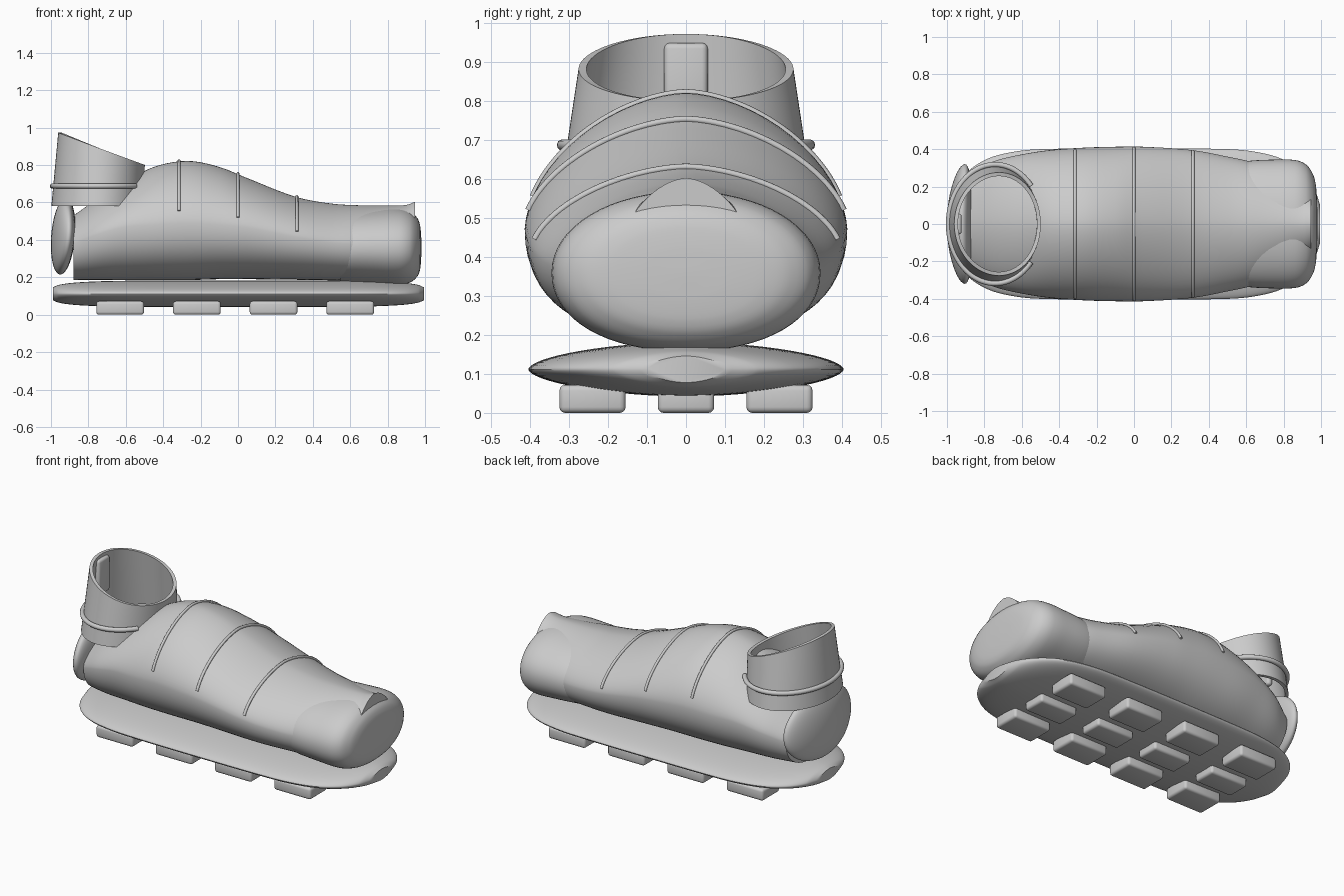
import bpy, bmesh, math
from mathutils import Vector

if "Cube" in bpy.data.objects:
    bpy.data.objects.remove(bpy.data.objects["Cube"])

grey = bpy.data.materials.new("light grey")
grey.diffuse_color = (0.6, 0.6, 0.6, 1)
grey.use_nodes = True
grey.node_tree.nodes["Principled BSDF"].inputs["Base Color"].default_value = grey.diffuse_color


def finish(name, bm, angle=40):
    bmesh.ops.recalc_face_normals(bm, faces=bm.faces)
    mesh = bpy.data.meshes.new(name)
    bm.to_mesh(mesh)
    bm.free()
    obj = bpy.data.objects.new(name, mesh)
    bpy.context.collection.objects.link(obj)
    mesh.materials.append(grey)
    bpy.ops.object.select_all(action='DESELECT')
    obj.select_set(True)
    bpy.context.view_layer.objects.active = obj
    bpy.ops.object.shade_smooth_by_angle(angle=math.radians(angle))
    return obj


def station_at(stations, x):
    """Smoothly interpolate the cross-section settings at x."""
    n = len(stations)
    i = max(k for k in range(n - 1) if stations[k][0] <= x + 1e-9)
    a, b = stations[i], stations[i + 1]
    p, q = stations[max(i - 1, 0)], stations[min(i + 2, n - 1)]
    d = b[0] - a[0]
    t = (x - a[0]) / d
    out = []
    for k in range(1, len(a)):
        m0 = (b[k] - p[k]) / (b[0] - p[0]) * d
        m1 = (q[k] - a[k]) / (q[0] - a[0]) * d
        out.append((2*t**3 - 3*t*t + 1) * a[k] + (t**3 - 2*t*t + t) * m0
                   + (3*t*t - 2*t**3) * b[k] + (t**3 - t*t) * m1)
    return out


def section_point(s, x, ang, power_up, power_down, grow=0.0):
    """Point on a superellipse section: half width, middle, top, bottom."""
    w, zc, top, bot = s
    c, v = math.cos(ang), math.sin(ang)
    p = power_up if v >= 0 else power_down
    h = top - zc if v >= 0 else zc - bot
    y = math.copysign(abs(c) ** (2 / p), c) * (w + grow)
    z = zc + math.copysign(abs(v) ** (2 / p), v) * (h + grow)
    return Vector((x, y, z))


def loft(name, stations, power_up=2, power_down=2, sub=5, seg=64, angle=40):
    bm = bmesh.new()
    xs = [a[0] + (b[0] - a[0]) * k / sub
          for a, b in zip(stations, stations[1:]) for k in range(sub)]
    xs.append(stations[-1][0])
    rings = []
    for x in xs:
        s = station_at(stations, x)
        rings.append([bm.verts.new(section_point(s, x, math.tau * k / seg, power_up, power_down))
                      for k in range(seg)])
    for a, b in zip(rings, rings[1:]):
        for k in range(seg):
            bm.faces.new((a[k], a[(k + 1) % seg], b[(k + 1) % seg], b[k]))
    bm.faces.new(rings[0])
    bm.faces.new(rings[-1])
    return finish(name, bm, angle)


def tube(name, points, radius, seg=8):
    bm = bmesh.new()
    rings = []
    for i, p in enumerate(points):
        d = (points[min(i + 1, len(points) - 1)] - points[max(i - 1, 0)]).normalized()
        u = d.orthogonal().normalized() if i == 0 else (u - d * u.dot(d)).normalized()
        v = d.cross(u)
        rings.append([bm.verts.new(p + radius * (u * math.cos(math.tau * k / seg)
                                                 + v * math.sin(math.tau * k / seg)))
                      for k in range(seg)])
    for a, b in zip(rings, rings[1:]):
        for k in range(seg):
            bm.faces.new((a[k], a[(k + 1) % seg], b[(k + 1) % seg], b[k]))
    bm.faces.new(rings[0])
    bm.faces.new(rings[-1])
    return finish(name, bm, 50)


def rounded_box(name, center, size, bevel):
    bm = bmesh.new()
    bmesh.ops.create_cube(bm, size=1)
    for v in bm.verts:
        v.co = Vector(c + k * s for c, k, s in zip(center, v.co, size))
    bmesh.ops.bevel(bm, geom=bm.edges[:], offset=bevel, segments=3, profile=0.5, affect='EDGES')
    return finish(name, bm, 35)


# Sole: a long lens-shaped slab
half = [(0.5, 0.40, 0.07), (0.65, 0.385, 0.069), (0.78, 0.35, 0.065),
        (0.89, 0.28, 0.058), (0.96, 0.19, 0.047), (0.99, 0.10, 0.034)]
sole = [(-x, w, 0.112, 0.112 + t, 0.112 - t) for x, w, t in reversed(half)]
sole += [(0.0, 0.405, 0.112, 0.182, 0.042)]
sole += [(x + 0.005, w, 0.112, 0.112 + t, 0.112 - t) for x, w, t in half]
loft("sole", sole, 1.75, 1.75)

# Treads: four rows of three blocks
for x in (-0.63, -0.22, 0.19, 0.60):
    for y, wide in ((-0.24, 0.17), (0, 0.145), (0.24, 0.17)):
        rounded_box("tread", (x, y, 0.036), (0.255, wide, 0.072), 0.015)

# Upper: x, half width, widest height, top, bottom
upper = [(-0.88, 0.27, 0.38, 0.53, 0.185),
         (-0.75, 0.335, 0.43, 0.62, 0.185),
         (-0.60, 0.372, 0.47, 0.71, 0.185),
         (-0.45, 0.395, 0.48, 0.79, 0.185),
         (-0.27, 0.408, 0.49, 0.822, 0.185),
         (-0.10, 0.413, 0.48, 0.79, 0.19),
         (0.05, 0.413, 0.465, 0.73, 0.19),
         (0.31, 0.395, 0.415, 0.63, 0.187),
         (0.50, 0.360, 0.385, 0.594, 0.184),
         (0.65, 0.325, 0.375, 0.585, 0.184),
         (0.80, 0.26, 0.38, 0.583, 0.20),
         (0.90, 0.20, 0.40, 0.587, 0.24),
         (0.945, 0.165, 0.42, 0.603, 0.27)]
loft("upper", upper, 1.7, 2.25)

# Lace bands hugging the upper
for x, z_end in ((-0.315, 0.555), (0.0, 0.52), (0.315, 0.445)):
    s = station_at(upper, x)
    a0 = math.asin(((z_end - s[1]) / (s[2] - s[1])) ** (1.7 / 2))
    pts = [section_point(s, x, a0 + (math.pi - 2 * a0) * k / 48, 1.7, 2, 0.003)
           for k in range(49)]
    tube("lace_band", pts, 0.0085)

# Toe cap with a blunt rounded front
cap = [(0.545, 0.325, 0.36, 0.545, 0.178), (0.62, 0.338, 0.36, 0.557, 0.172),
       (0.74, 0.344, 0.36, 0.565, 0.164), (0.86, 0.342, 0.36, 0.568, 0.158),
       (0.92, 0.318, 0.36, 0.552, 0.172), (0.955, 0.27, 0.36, 0.522, 0.20),
       (0.972, 0.21, 0.36, 0.485, 0.235), (0.979, 0.12, 0.36, 0.43, 0.29),
       (0.981, 0.02, 0.36, 0.37, 0.35)]
loft("toe_cap", cap, 2.05, 2.15, sub=4)

# Heel counter: flattened rounded pad, leaning and wrapping the heel
bm = bmesh.new()
bmesh.ops.create_uvsphere(bm, u_segments=48, v_segments=28, radius=1)
for v in bm.verts:
    x, y, z = v.co
    v.co = (-0.935 + 0.064 * x + 0.015 * z + 0.03 * y * y, 0.32 * y, 0.42 + 0.205 * z)
finish("heel_counter", bm)

# Ankle collar: tapered thin wall with a slanted rim
SEG, CX = 72, -0.738
bm = bmesh.new()
rings = []
for inset, rows in ((0.0, range(7)), (0.02, range(6, -1, -1))):
    for r in rows:
        t = r / 6
        ring = []
        for k in range(SEG):
            c, s = math.cos(math.tau * k / SEG), math.sin(math.tau * k / SEG)
            rim = 0.887 - 0.086 * c
            z = 0.58 + (rim - 0.58) * t
            f = (z - 0.58) / 0.31
            cx = -0.75 + 0.017 * f
            ring.append(bm.verts.new((cx + (0.248 - 0.012 * f - inset) * c,
                                      (0.322 - 0.047 * f - inset) * s, z)))
        rings.append(ring)
for a, b in zip(rings, rings[1:] + rings[:1]):
    for k in range(SEG):
        bm.faces.new((a[k], a[(k + 1) % SEG], b[(k + 1) % SEG], b[k]))
finish("ankle_collar", bm)

# Padded cord round the collar, open at the front
pts = []
for k in range(65):
    a = math.radians(40 + 280 * k / 64)
    pts.append(Vector((-0.742 + 0.25 * math.cos(a), 0.318 * math.sin(a), 0.688)))
tube("collar_cord", pts, 0.014, 10)

# Pull tab inside the back of the collar
rounded_box("pull_tab", (-0.94, 0, 0.84), (0.036, 0.112, 0.22), 0.015)
